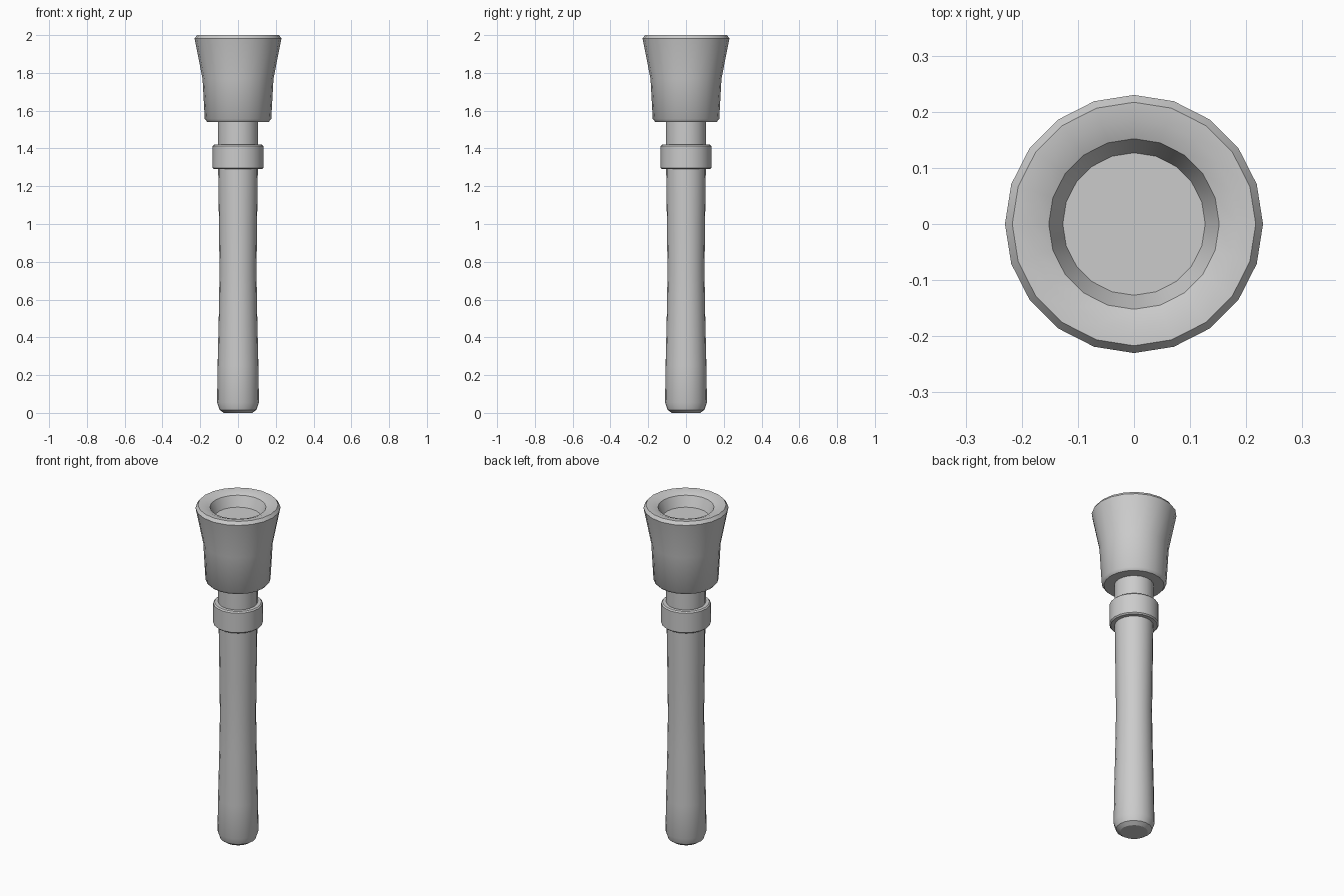
import bpy, bmesh, math

if "Cube" in bpy.data.objects:
    bpy.data.objects.remove(bpy.data.objects["Cube"])

SIDES = 20


def lathe(name, profile, angle=30):
    """Revolve (radius, z) points around z; open ends are capped."""
    bm = bmesh.new()
    rings = []
    for r, z in profile:
        rings.append([bm.verts.new((r * math.cos(2 * math.pi * i / SIDES),
                                    r * math.sin(2 * math.pi * i / SIDES), z))
                      for i in range(SIDES)])
    for a, b in zip(rings, rings[1:]):
        for i in range(SIDES):
            j = (i + 1) % SIDES
            bm.faces.new((a[i], a[j], b[j], b[i]))
    bm.faces.new(rings[0][::-1])
    bm.faces.new(rings[-1])
    bmesh.ops.recalc_face_normals(bm, faces=bm.faces)
    mesh = bpy.data.meshes.new(name)
    bm.to_mesh(mesh)
    bm.free()
    ob = bpy.data.objects.new(name, mesh)
    bpy.context.collection.objects.link(ob)
    bpy.ops.object.select_all(action='DESELECT')
    ob.select_set(True)
    bpy.context.view_layer.objects.active = ob
    bpy.ops.object.shade_smooth_by_angle(angle=math.radians(angle))
    return ob


# Slightly waisted handle with a rounded foot, continuing into the neck
lathe("handle", [(0.075, 0), (0.098, 0.016), (0.111, 0.055), (0.108, 0.25),
                 (0.101, 0.55), (0.098, 0.75), (0.101, 1.0),
                 (0.105, 1.29), (0.107, 1.42), (0.107, 1.55)])

# Collar ring with softened edges
lathe("collar", [(0.127, 1.29), (0.134, 1.297),
                 (0.134, 1.413), (0.127, 1.42)])

# Flared head with a shallow dish in the top
lathe("head", [(0.163, 1.541), (0.176, 1.556), (0.188, 1.77), (0.23, 1.982),
               (0.217, 2.0), (0.185, 1.998), (0.152, 1.985), (0.127, 1.925)], 40)
